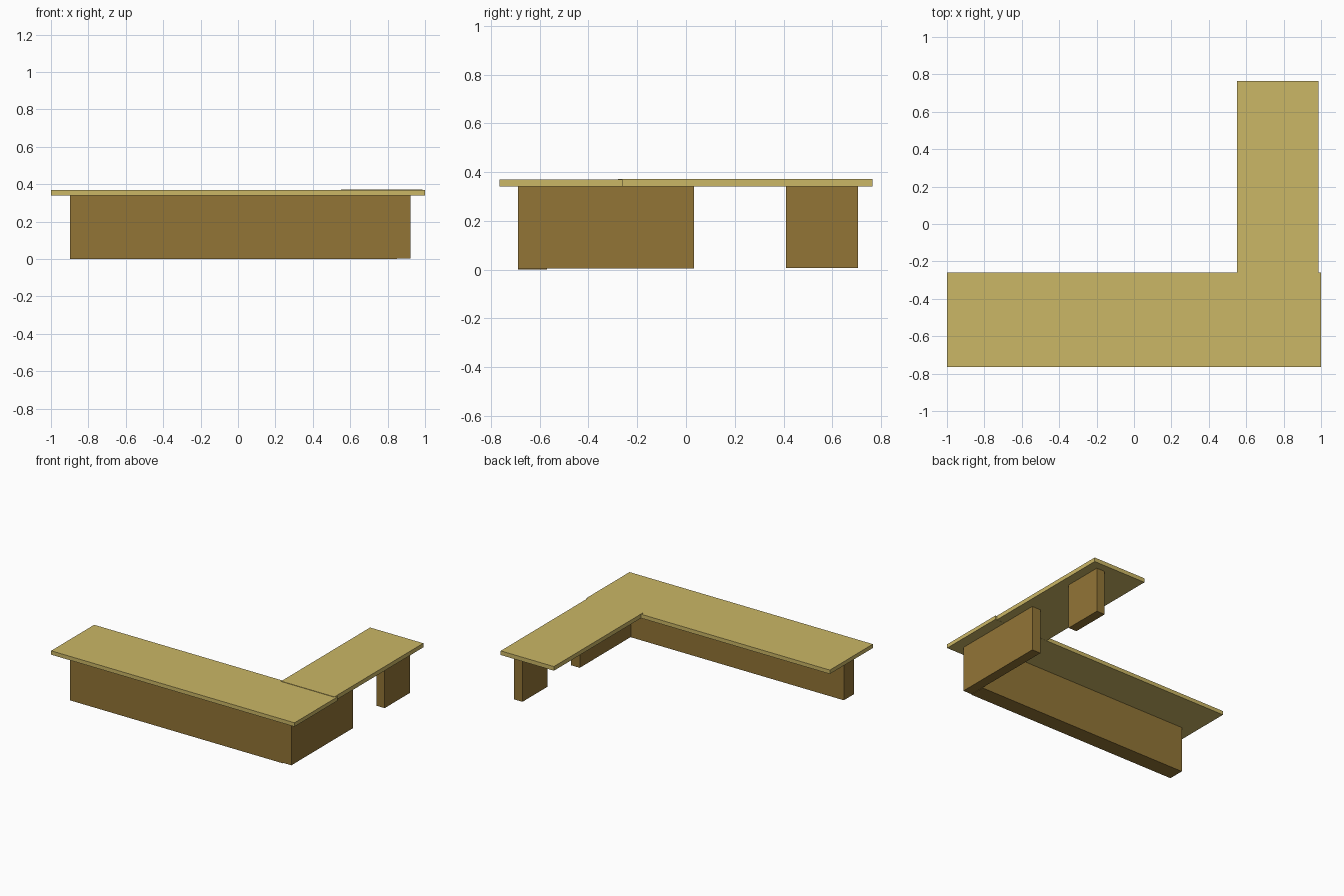
import bpy

if "Cube" in bpy.data.objects:
    bpy.data.objects.remove(bpy.data.objects["Cube"])


def srgb(r, g, b):
    """8-bit display colour to linear RGBA."""
    return [((c / 255 + 0.055) / 1.055) ** 2.4 for c in (r, g, b)] + [1.0]


def material(name, rgb):
    m = bpy.data.materials.new(name)
    m.diffuse_color = srgb(*rgb)
    m.use_nodes = True
    m.node_tree.nodes["Principled BSDF"].inputs["Base Color"].default_value = m.diffuse_color
    return m


def box(name, x, y, z, mat):
    """Box spanning the given (min, max) range on each axis."""
    spans = (x, y, z)
    bpy.ops.mesh.primitive_cube_add(size=1)
    ob = bpy.context.object
    ob.name = name
    ob.location = [(a + b) / 2 for a, b in spans]
    ob.scale = [b - a for a, b in spans]
    bpy.ops.object.transform_apply(location=True, scale=True)
    ob.data.materials.append(mat)
    return ob


light_wood = material("light wood", (203, 183, 102))
dark_wood = material("dark wood", (146, 117, 54))

UNDERSIDE = 0.341

# L-shaped worktop: long desk and slightly raised side return
box("desk_top", (-1, 1), (-0.765, -0.26), (UNDERSIDE, 0.370), light_wood)
box("return_top", (0.55, 0.987), (-0.278, 0.765), (UNDERSIDE + 0.001, 0.373), light_wood)

# Supports: long front panel, side panel at the corner, and the far leg
box("front_panel", (-0.898, 0.85), (-0.689, -0.57), (0, UNDERSIDE), dark_wood)
box("side_panel", (0.85, 0.921), (-0.689, 0.033), (0.004, UNDERSIDE), dark_wood)
box("return_leg", (0.85, 0.918), (0.41, 0.705), (0.008, UNDERSIDE + 0.001), dark_wood)
